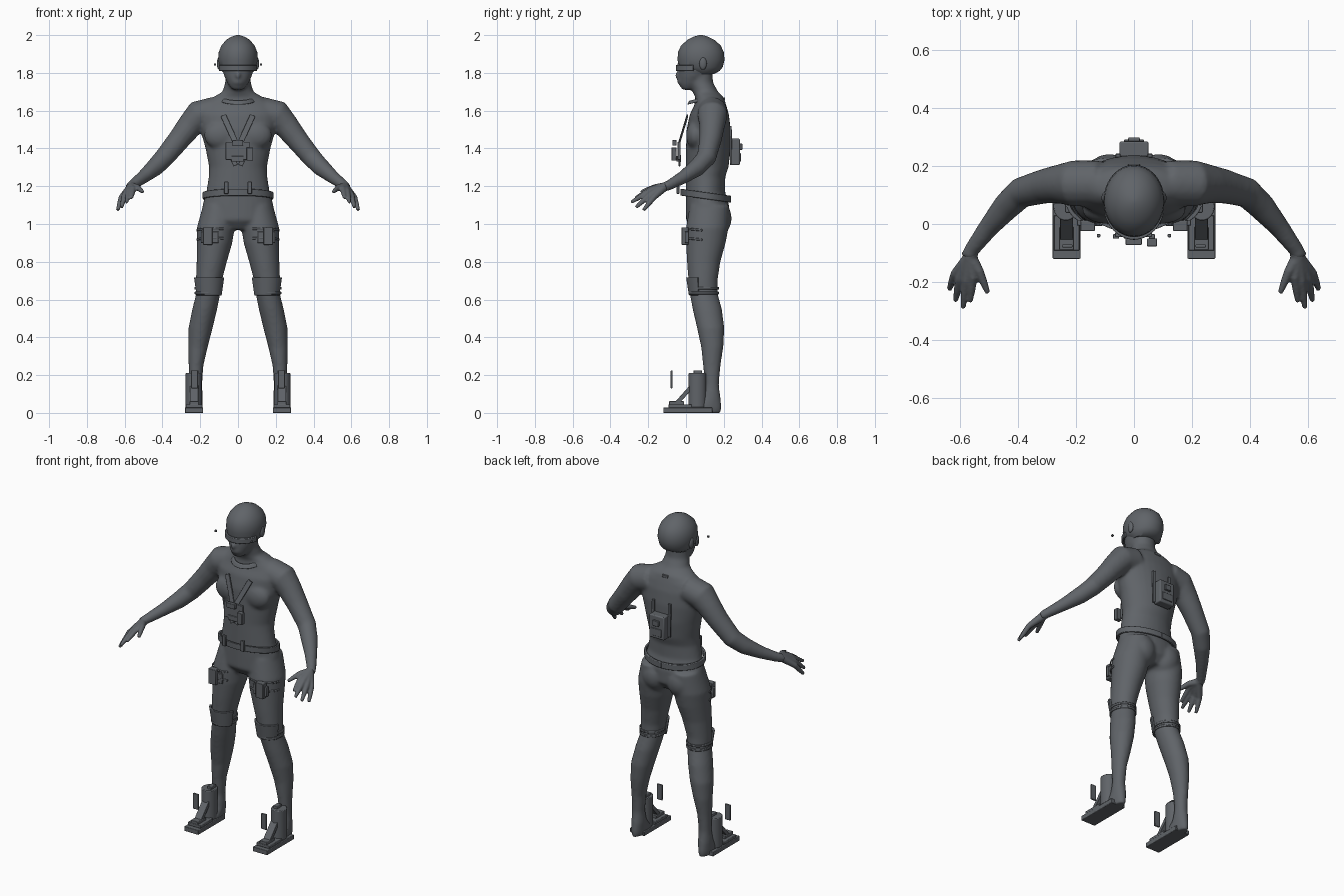
import bpy, bmesh
from math import cos, sin, pi, radians
from mathutils import Vector, Matrix

cube = bpy.data.objects.get("Cube")
if cube:
    bpy.data.objects.remove(cube)

COLOUR = (0.117, 0.127, 0.140, 1)
grey = bpy.data.materials.new("slate_grey")
grey.use_nodes = True
grey.diffuse_color = COLOUR
grey.node_tree.nodes["Principled BSDF"].inputs["Base Color"].default_value = COLOUR


def finish(name, bm, bevel=0, remesh=0, smooth=0):
    bmesh.ops.recalc_face_normals(bm, faces=bm.faces)
    me = bpy.data.meshes.new(name)
    bm.to_mesh(me)
    bm.free()
    me.materials.append(grey)
    me.shade_smooth()
    me.set_sharp_from_angle(angle=radians(35))
    ob = bpy.data.objects.new(name, me)
    bpy.context.collection.objects.link(ob)
    if remesh:
        m = ob.modifiers.new("Fuse", 'REMESH')
        m.mode, m.voxel_size, m.use_smooth_shade = 'VOXEL', remesh, True
        s = ob.modifiers.new("Soften", 'SMOOTH')
        s.factor, s.iterations = 0.5, smooth
    if bevel:
        b = ob.modifiers.new("Bevel", 'BEVEL')
        b.width, b.segments = bevel, 2
    return ob


def skin(bm, rings):
    """Join rings of points into a capped solid."""
    vs = [[bm.verts.new(p) for p in r] for r in rings]
    n = len(vs[0])
    for a, b in zip(vs, vs[1:]):
        for i in range(n):
            bm.faces.new((a[i], a[(i + 1) % n], b[(i + 1) % n], b[i]))
    bm.faces.new(vs[0][::-1])
    bm.faces.new(vs[-1])


def stack(bm, rows, side=1, n=32):
    """Horizontal oval sections: height, centre x, half width, front y, back y."""
    rings = []
    for z, x, w, y0, y1 in rows:
        rings.append([(side * x + w * cos(2 * pi * i / n),
                       (y0 + y1) / 2 + (y1 - y0) / 2 * sin(2 * pi * i / n), z) for i in range(n)])
    skin(bm, rings)


def tube(bm, pts, side=1, n=16):
    """Round limb through points: x, y, z, radius."""
    ps = [Vector((side * p[0], p[1], p[2])) for p in pts]
    rings = []
    for i, p in enumerate(ps):
        d = (ps[min(i + 1, len(ps) - 1)] - ps[max(i - 1, 0)]).normalized()
        u = d.cross(Vector((0, 0, 1))).normalized()
        v = d.cross(u)
        rings.append([p + (u * cos(2 * pi * k / n) + v * sin(2 * pi * k / n)) * pts[i][3] for k in range(n)])
    skin(bm, rings)


def ball(bm, c, r):
    bmesh.ops.create_uvsphere(bm, u_segments=24, v_segments=16, radius=1,
                              matrix=Matrix.Translation(c) @ Matrix.Diagonal((*r, 1)))


def box(name, lo, hi, bevel=0.003):
    lo, hi = Vector(lo), Vector(hi)
    bm = bmesh.new()
    bmesh.ops.create_cube(bm, size=1, matrix=Matrix.Translation((lo + hi) / 2) @ Matrix.Diagonal((*(hi - lo), 1)))
    return finish(name, bm, bevel)


def plank(name, a, b, w, t):
    """Flat bar from a to b."""
    a, b = Vector(a), Vector(b)
    z = (b - a).normalized()
    x = Vector((0, 1, 0)).cross(z).normalized()
    rot = Matrix((x, z.cross(x), z)).transposed().to_4x4()
    bm = bmesh.new()
    bmesh.ops.create_cube(bm, size=1, matrix=Matrix.Translation((a + b) / 2) @ rot
                          @ Matrix.Diagonal((w, t, (b - a).length, 1)))
    return finish(name, bm, 0.002)


def band(name, c, rx, ry, h, t, mid=-90, half=180, tilt=0, flare=0, n=40):
    """Curved strip around an oval, centred on the angle mid."""
    bm = bmesh.new()
    rings = []
    for i in range(n + 1):
        a = radians(mid - half + 2 * half * i / n)
        ring = []
        for off, dz in ((0, -1), (t, -1), (t, 1), (0, 1)):
            k = 1 + flare * dz
            y = (ry + off) * k * sin(a)
            ring.append((c[0] + (rx + off) * k * cos(a), c[1] + y, c[2] + dz * h / 2 + tilt * y))
        rings.append(ring)
    skin(bm, rings)
    return finish(name, bm, 0.003)


# Fused body: torso, neck, face, legs and arms
bm = bmesh.new()
stack(bm, [(0.97, 0, .10, .04, .19), (1.02, 0, .188, 0, .228), (1.10, 0, .188, 0, .228),
           (1.17, 0, .168, 0, .207), (1.25, 0, .155, 0, .208), (1.30, 0, .153, 0, .225),
           (1.40, 0, .172, 0, .237), (1.50, 0, .20, .003, .237), (1.58, 0, .218, .02, .227),
           (1.63, 0, .20, .045, .213), (1.67, 0, .135, .05, .20), (1.70, 0, .082, .035, .17),
           (1.75, 0, .068, .018, .143), (1.83, 0, .066, .015, .14)])
stack(bm, [(1.71, 0, .03, -.022, .03), (1.74, 0, .052, -.036, .08), (1.78, 0, .072, -.04, .12),
           (1.83, 0, .088, -.04, .16)])
ball(bm, (0, -.04, 1.787), (.014, .02, .022))
ball(bm, (0, -.033, 1.752), (.028, .014, .014))
for s in (-1, 1):
    stack(bm, [(1.10, .10, .085, .02, .23), (.98, .118, .10, 0, .225), (.90, .124, .094, 0, .21),
               (.80, .139, .08, .005, .182), (.70, .154, .069, .013, .167), (.63, .158, .064, .02, .168),
               (.55, .176, .066, .035, .19), (.45, .198, .064, .058, .203), (.35, .212, .052, .08, .198),
               (.25, .222, .039, .09, .183), (.15, .225, .035, .10, .174), (.08, .225, .038, .08, .183),
               (.03, .226, .039, .01, .189), (0.0, .226, .035, 0, .185)], s)
    ball(bm, (s * .085, .152, 1.03), (.088, .09, .10))
    ball(bm, (s * .09, .05, 1.47), (.09, .05, .075))
    tube(bm, [(.12, .14, 1.595, .08), (.21, .14, 1.575, .08), (.255, .138, 1.52, .068), (.31, .13, 1.45, .06),
              (.39, .108, 1.352, .053), (.44, .06, 1.30, .048), (.50, -.01, 1.25, .036),
              (.56, -.09, 1.205, .027), (.572, -.115, 1.196, .027)], s)
finish("body", bm, remesh=0.009, smooth=8)

# Hands with splayed fingers
FINGERS = [((.555, -.185, 1.185), (.565, -.268, 1.137)), ((.578, -.195, 1.172), (.590, -.290, 1.115)),
           ((.600, -.190, 1.155), (.616, -.265, 1.088)), ((.617, -.172, 1.140), (.637, -.225, 1.073)),
           ((.533, -.165, 1.195), (.504, -.238, 1.170))]
for s, label in ((-1, "right"), (1, "left")):
    bm = bmesh.new()
    for base, tip in FINGERS:
        m = Vector(base).lerp(Vector(tip), .5)
        tube(bm, [(.555, -.08, 1.21, .024), (.565, -.115, 1.196, .024), (*base, .016), (*m, .0135), (*tip, .009)], s)
    finish(label + "_hand", bm, remesh=0.005, smooth=4)

# Helmet, visor and ear pieces
bm = bmesh.new()
stack(bm, [(1.795, 0, .07, .03, .15), (1.81, 0, .086, .0, .178), (1.83, 0, .097, -.038, .194),
           (1.87, 0, .105, -.045, .204), (1.91, 0, .102, -.042, .20), (1.945, 0, .088, -.026, .184),
           (1.975, 0, .062, .008, .15), (1.992, 0, .034, .042, .115), (2.0, 0, .008, .07, .088)], n=48)
finish("helmet", bm)
band("visor", (0, .07, 1.826), .094, .112, .032, .012, half=75)
for s, label in ((-1, "right"), (1, "left")):
    bm = bmesh.new()
    ball(bm, (s * .1, .09, 1.85), (.012, .02, .033))
    finish(label + "_ear", bm)
    box(label + "_ear_sensor", (s * .122 - .006, -.046, 1.839), (s * .122 + .006, -.034, 1.851))

# Collar
band("collar_front", (0, .105, 1.665), .082, .082, .018, .012, half=70, tilt=.25, flare=-.06)
box("collar_tab", (-.02, .19, 1.655), (.02, .207, 1.67))

# Chest harness
for s, label in ((-1, "right"), (1, "left")):
    plank(label + "_chest_strap", (s * .012, -.036, 1.43), (s * .078, .008, 1.575), .03, .008)
    plank(label + "_lower_strap", (s * .035, -.03, 1.36), (s * .012, -.035, 1.31), .025, .01)
    plank(label + "_pack_strap", (s * .055, .238, 1.32), (s * .055, .236, 1.52), .016, .012)
    box(label + "_belt_pouch", (s * .062 - .011, -.05, 1.16), (s * .062 + .011, -.035, 1.225))
box("chest_plate", (-.065, -.045, 1.34), (.062, -.028, 1.435))
box("chest_unit", (-.03, -.072, 1.415), (.027, -.05, 1.445))
box("chest_side_unit", (.045, -.077, 1.335), (.08, -.05, 1.405))
box("chest_clip", (-.035, -.05, 1.33), (.03, -.035, 1.36))

# Back pack
box("back_pack", (-.05, .232, 1.312), (.05, .285, 1.452), 0.006)
box("back_pack_pocket", (-.035, .284, 1.33), (.035, .291, 1.375))
box("back_pack_knob", (-.02, .284, 1.392), (.02, .298, 1.425))

# Belt
band("belt", (0, .105, 1.15), .175, .122, .036, .012, tilt=-.14, n=64)

for s, label in ((-1, "right"), (1, "left")):
    # Thigh rig
    box(label + "_thigh_pouch", (s * .16 - .025, -.024, .89), (s * .16 + .025, .012, .982))
    box(label + "_thigh_plate", (s * .15 - .047, -.006, .90), (s * .15 + .047, .014, .96))
    for z in (.915, .965):
        band(label + "_thigh_strap", (s * .124, .105, z), .093, .106, .012, .006,
             mid=-90 + s * 25, half=55, tilt=-.1)
    # Knee pad and its straps
    band(label + "_knee_pad", (s * .153, .09, .67), .066, .07, .095, .012, half=72, flare=.09)
    for z in (.635, .66):
        band(label + "_knee_strap", (s * .158, .094, z), .065, .074, .014, .007)

    # Boot rig: sole, stepped toe, shin canister, tongue and front panel
    x = s * .2325
    box(label + "_sole", (x - .048, -.12, 0), (x + .048, .14, .028))
    box(label + "_toe_step", (x - .044, -.092, .027), (x + .044, .03, .045))
    box(label + "_toe_block", (x - .024, -.09, .04), (x + .024, -.01, .062))
    bm = bmesh.new()
    stack(bm, [(.028, .235, .043, .012, .108), (.21, .235, .043, .012, .108)], s)
    finish(label + "_shin_canister", bm, 0.004)
    plank(label + "_tongue", (x, -.05, .05), (x, .03, .14), .045, .022)
    box(label + "_front_panel", (s * .23 - .018, -.081, .13), (s * .23 + .018, -.071, .225))
    box(label + "_shin_cap", (s * .222 - .014, .04, .205), (s * .222 + .014, .085, .225))
